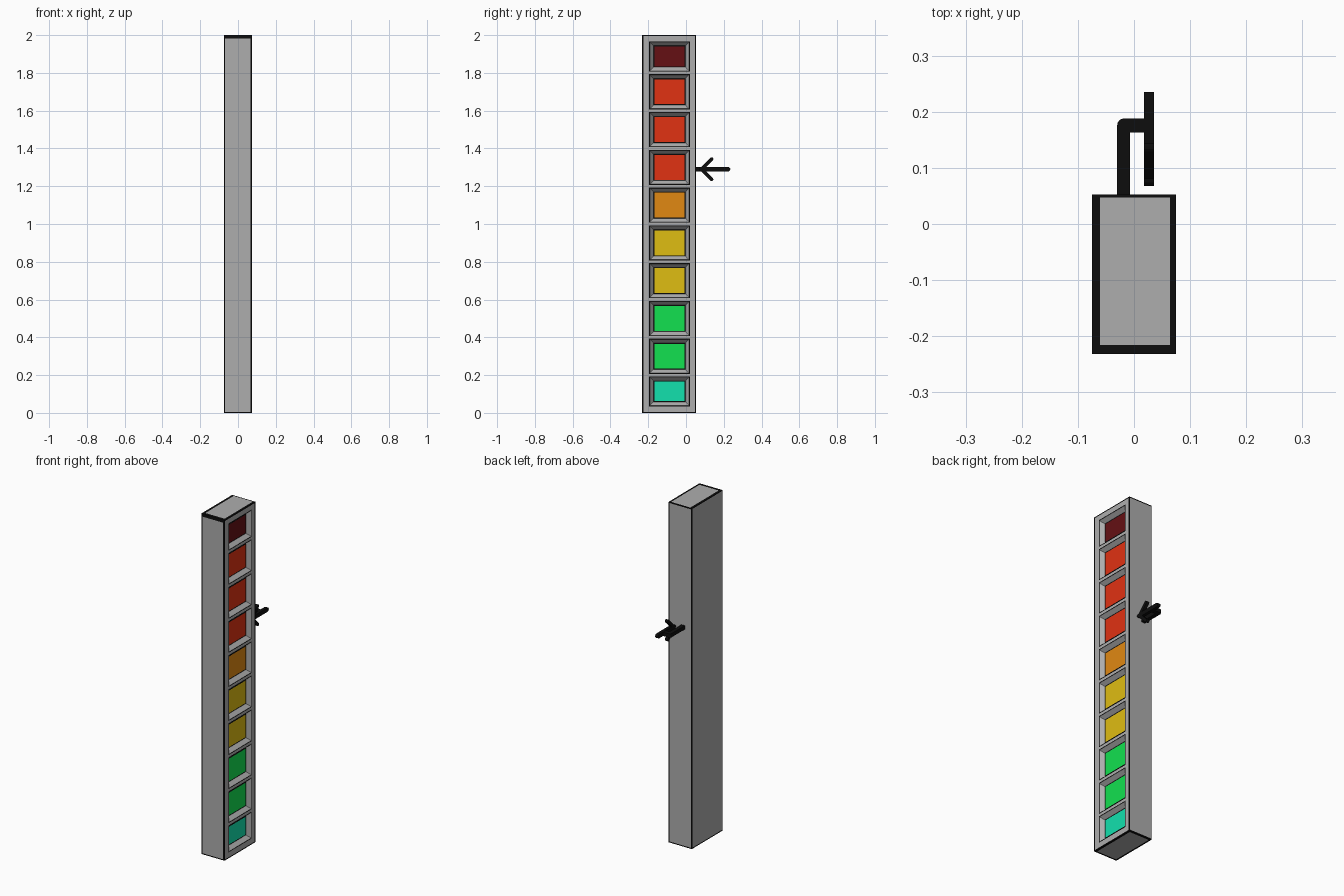
import bpy, bmesh, math
from mathutils import Vector

if "Cube" in bpy.data.objects:
    bpy.data.objects.remove(bpy.data.objects["Cube"])

# Materials
names = {
    "grey": (0.42, 0.42, 0.42), "black": (0.004, 0.004, 0.004),
    "dark_red": (0.13, 0.005, 0.007), "red": (0.75, 0.032, 0.006),
    "orange": (0.75, 0.25, 0.006), "yellow": (0.74, 0.51, 0.006),
    "green": (0.006, 0.75, 0.08), "teal": (0.006, 0.75, 0.42),
}
mats, index = [], {}
for i, (n, c) in enumerate(names.items()):
    m = bpy.data.materials.new(n)
    m.diffuse_color = (*c, 1)
    m.use_nodes = True
    m.node_tree.nodes["Principled BSDF"].inputs["Base Color"].default_value = m.diffuse_color
    mats.append(m)
    index[n] = i

X, Y0, Y1, H = 0.075, -0.232, 0.053, 2.0


def finish(name, bm):
    bmesh.ops.remove_doubles(bm, verts=bm.verts, dist=1e-5)
    me = bpy.data.meshes.new(name)
    bm.to_mesh(me)
    bm.free()
    for m in mats:
        me.materials.append(m)
    ob = bpy.data.objects.new(name, me)
    bpy.context.collection.objects.link(ob)
    return ob


class Side:
    """Flat drawing plane: origin plus two axes; depth goes inward."""
    def __init__(self, bm, o, u, v):
        self.bm, self.o, self.u, self.v = bm, Vector(o), Vector(u), Vector(v)
        self.n = self.u.cross(self.v)

    def corners(self, r, d):
        a, b, c, e = r
        return [self.o + self.u * p + self.v * q - self.n * d
                for p, q in ((a, b), (c, b), (c, e), (a, e))]

    def face(self, pts, mat):
        f = self.bm.faces.new([self.bm.verts.new(p) for p in pts])
        f.material_index = index[mat]

    def rect(self, r, mat, d=0):
        self.face(self.corners(r, d), mat)

    def ring(self, r0, r1, mat, d0=0, d1=0):
        A, B = self.corners(r0, d0), self.corners(r1, d1)
        for i in range(4):
            j = (i + 1) % 4
            self.face([A[i], A[j], B[j], B[i]], mat)


def inset(r, l, b=None, rt=None, t=None):
    b, rt, t = (l if k is None else k for k in (b, rt, t))
    return (r[0] + l, r[1] + b, r[2] - rt, r[3] - t)


# Housing: plain sides with inked borders (left, bottom, right, top)
bm = bmesh.new()
D = Y1 - Y0
plain = [
    ((-X, Y0, 0), (1, 0, 0), (0, 0, 1), 2 * X, H, (.006, .006, .009, .017)),
    ((X, Y1, 0), (-1, 0, 0), (0, 0, 1), 2 * X, H, (.004, .006, .004, .006)),
    ((-X, Y1, 0), (0, -1, 0), (0, 0, 1), D, H, (.006, .006, .006, .004)),
    ((-X, Y0, H), (1, 0, 0), (0, 1, 0), 2 * X, D, (.014, .016, .011, .006)),
    ((-X, Y1, 0), (1, 0, 0), (0, -1, 0), 2 * X, D, (.01, .012, .012, .01)),
]
for o, u, v, w, h, edge in plain:
    s = Side(bm, o, u, v)
    outer = (0, 0, w, h)
    inner = inset(outer, *edge)
    s.ring(outer, inner, "black")
    s.rect(inner, "grey")

# Gauge side: frame, dividers and ten recessed colour cells
s = Side(bm, (X, 0, 0), (0, 1, 0), (0, 0, 1))
outer = (Y0, 0, Y1, H)
frame = inset(outer, 0.006)
opening = (-0.195, 0.035, 0.02, 1.967)
s.ring(outer, frame, "black")
s.ring(frame, opening, "grey")
scale = ["teal", "green", "green", "yellow", "yellow", "orange",
         "red", "red", "red", "dark_red"]
for i, col in enumerate(scale):
    lo = opening[1] if i == 0 else 0.2 * i + 0.007
    hi = opening[3] if i == 9 else 0.2 * i + 0.193
    if i:
        s.rect((opening[0], 0.2 * i - 0.007, opening[2], lo), "grey")
    cell = (opening[0], lo, opening[2], hi)
    lip = inset(cell, 0.004)
    floor = inset(cell, 0.023)
    panel = inset(floor, 0.004)
    s.ring(cell, lip, "black")
    s.ring(lip, floor, "grey", 0, 0.022)
    s.ring(floor, panel, "black", 0.022, 0.022)
    s.rect(panel, col, 0.022)
finish("gauge_housing", bm)


def prism(name, pts, direction):
    """Black solid made by extruding an outline."""
    bm = bmesh.new()
    f = bm.faces.new([bm.verts.new(p) for p in pts])
    r = bmesh.ops.extrude_face_region(bm, geom=[f])
    bmesh.ops.translate(bm, vec=direction,
                        verts=[g for g in r["geom"] if isinstance(g, bmesh.types.BMVert)])
    bmesh.ops.recalc_face_normals(bm, faces=bm.faces)
    for f in bm.faces:
        f.material_index = index["black"]
    return finish(name, bm)


# Bent bracket holding the pointer, with rounded outer corner
Z, R = 1.29, 0.012
corner = [(-0.018 - 0.012 * math.cos(a), 0.176 + 0.012 * math.sin(a))
          for a in (k * math.pi / 8 for k in range(5))]
path = [(-0.007, 0.05), (-0.03, 0.05)] + corner + [(0.02, 0.188), (0.02, 0.163), (-0.007, 0.163)]
prism("pointer_bracket", [(x, y, Z - 0.011) for x, y in path], (0, 0, 0.022))


# Arrow pointer: shaft and two barbs, each a bar with rounded ends
def bar(name, a, b, r):
    ang = math.atan2(b[1] - a[1], b[0] - a[0])
    pts = []
    for c, start in ((b, ang - math.pi / 2), (a, ang + math.pi / 2)):
        for k in range(7):
            t = start + k * math.pi / 6
            pts.append((0.018, c[0] + r * math.cos(t), c[1] + r * math.sin(t)))
    prism(name, pts, (0.018, 0, 0))


bar("pointer_shaft", (0.08, Z), (0.223, Z), R)
for side, n in ((1, "upper"), (-1, "lower")):
    bar("pointer_barb_" + n, (0.082, Z), (0.136, Z + side * 0.054), 0.009)
